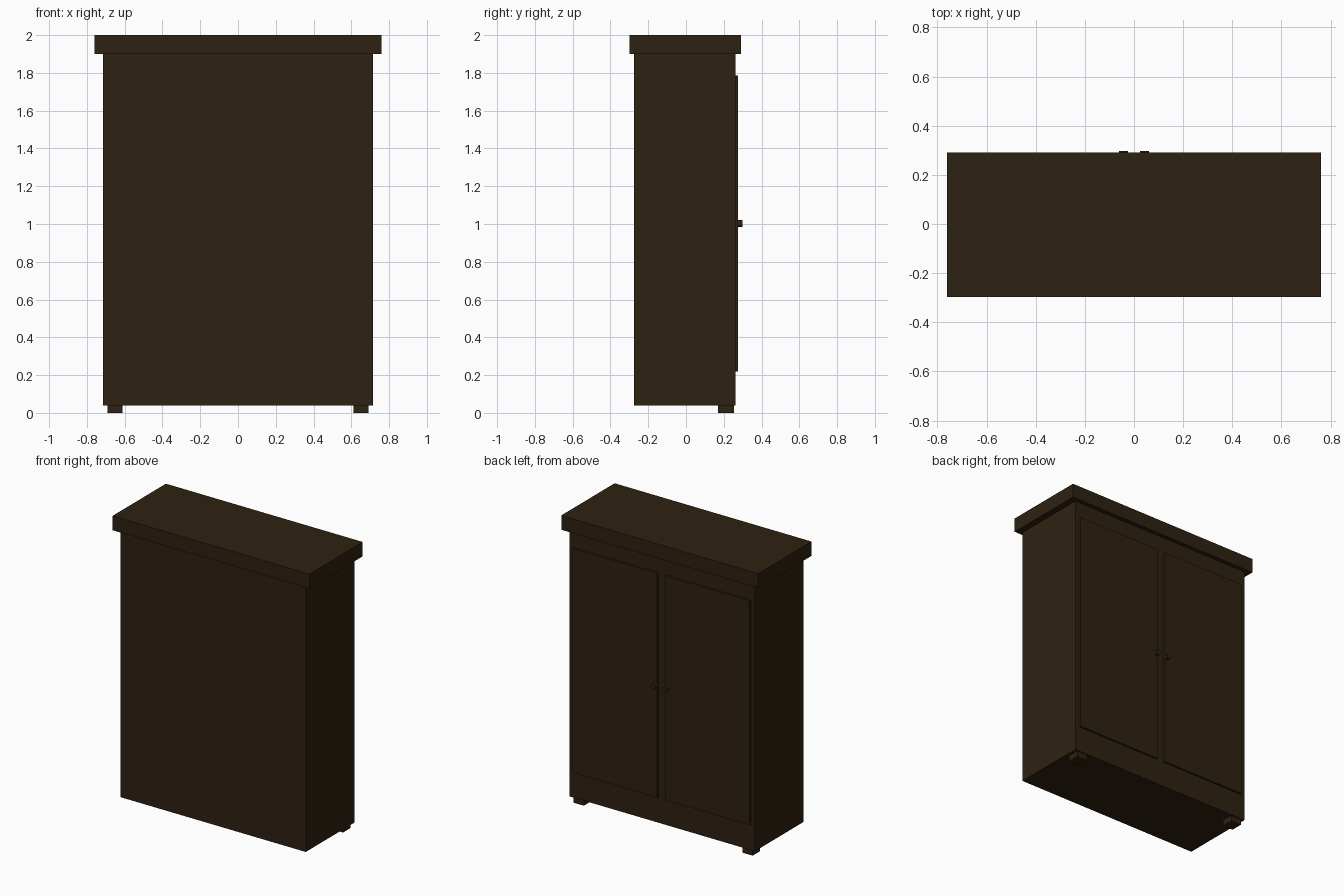
import bpy
import math

if "Cube" in bpy.data.objects:
    bpy.data.objects.remove(bpy.data.objects["Cube"], do_unlink=True)

# Single dark wood colour
wood = bpy.data.materials.new("dark_wood")
wood.use_nodes = True
color = (0.027, 0.0155, 0.0055, 1.0)
wood.diffuse_color = color
wood.node_tree.nodes["Principled BSDF"].inputs["Base Color"].default_value = color


def box(name, x, y, z):
    """Box from its minimum and maximum along each axis."""
    spans = (x, y, z)
    bpy.ops.mesh.primitive_cube_add(size=1, location=[(a + b) / 2 for a, b in spans])
    ob = bpy.context.object
    ob.name = name
    ob.scale = [b - a for a, b in spans]
    bpy.ops.object.transform_apply(location=False, rotation=False, scale=True)
    ob.data.materials.append(wood)
    return ob


# Carcass and overhanging top
box("cabinet_body", (-0.715, 0.715), (-0.274, 0.261), (0.04, 1.9))
box("cabinet_top", (-0.76, 0.76), (-0.298, 0.29), (1.9, 2.0))

# Mirrored doors, knobs and feet on the door side
for side, s in (("left", 1), ("right", -1)):
    def span(a, b):
        return tuple(sorted((s * a, s * b)))

    box(side + "_door", span(0.03, 0.683), (0.25, 0.275), (0.22, 1.785))
    box(side + "_foot", span(0.612, 0.692), (0.17, 0.253), (0.0, 0.05))

    bpy.ops.mesh.primitive_cylinder_add(
        vertices=16, radius=0.018, depth=0.033,
        location=(s * 0.043, 0.2815, 1.002), rotation=(math.pi / 2, 0, 0))
    knob = bpy.context.object
    knob.name = side + "_knob"
    knob.data.materials.append(wood)
    bpy.ops.object.shade_smooth_by_angle()
